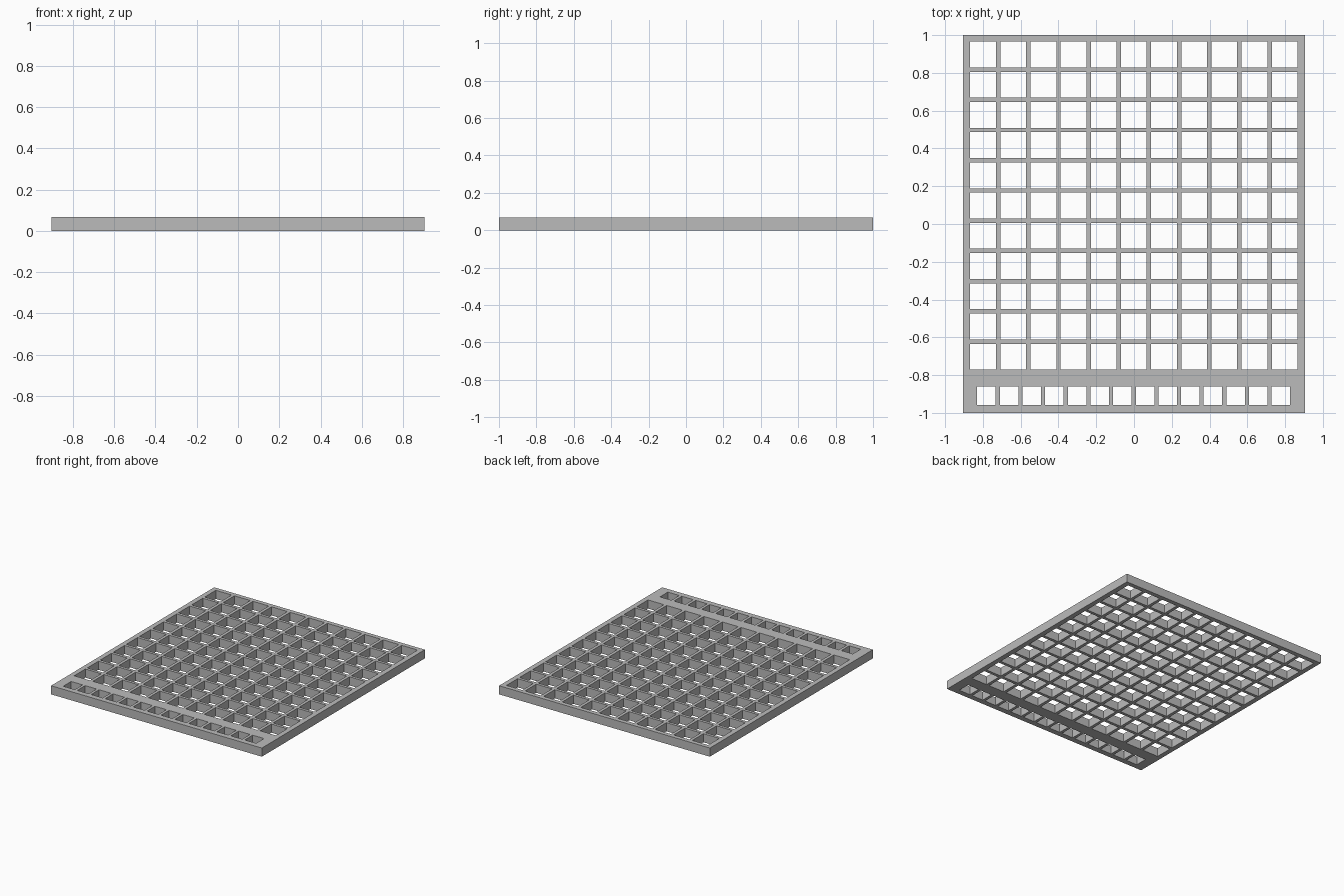
import bpy

# Remove the default cube
cube = bpy.data.objects.get("Cube")
if cube:
    bpy.data.objects.remove(cube, do_unlink=True)

THICKNESS = 0.067

grey = bpy.data.materials.new("plain grey")
grey.use_nodes = True
colour = (0.5, 0.5, 0.5, 1)
grey.diffuse_color = colour
grey.node_tree.nodes["Principled BSDF"].inputs["Base Color"].default_value = colour

# Flat outline curve: inner loops become holes, extrusion gives thickness
curve = bpy.data.curves.new("grid_plate", "CURVE")
curve.dimensions = "2D"
curve.fill_mode = "BOTH"
curve.extrude = THICKNESS / 2


def add_rectangle(x0, y0, width, depth):
    spline = curve.splines.new("POLY")
    spline.points.add(3)
    corners = [(x0, y0), (x0 + width, y0),
               (x0 + width, y0 + depth), (x0, y0 + depth)]
    for point, (x, y) in zip(spline.points, corners):
        point.co = (x, y, 0, 1)
    spline.use_cyclic_u = True
    spline.use_smooth = False


# Outer frame
add_rectangle(-0.905, -1, 1.81, 2)

# Main field of square openings
for column in range(11):
    for row in range(11):
        add_rectangle(-0.867 + column * 0.1597, -0.771 + row * 0.16, 0.136, 0.137)

# Row of small openings along the front edge
for column in range(14):
    add_rectangle(-0.83 + column * 0.1199, -0.958, 0.098, 0.097)

# Turn the curve into a solid mesh with flat faces
source = bpy.data.objects.new("outline", curve)
bpy.context.collection.objects.link(source)
bpy.context.view_layer.update()
evaluated = source.evaluated_get(bpy.context.evaluated_depsgraph_get())
mesh = bpy.data.meshes.new_from_object(evaluated)
bpy.data.objects.remove(source, do_unlink=True)

plate = bpy.data.objects.new("grid_plate", mesh)
bpy.context.collection.objects.link(plate)
plate.location.z = THICKNESS / 2
mesh.materials.clear()
mesh.materials.append(grey)
mesh.shade_flat()
